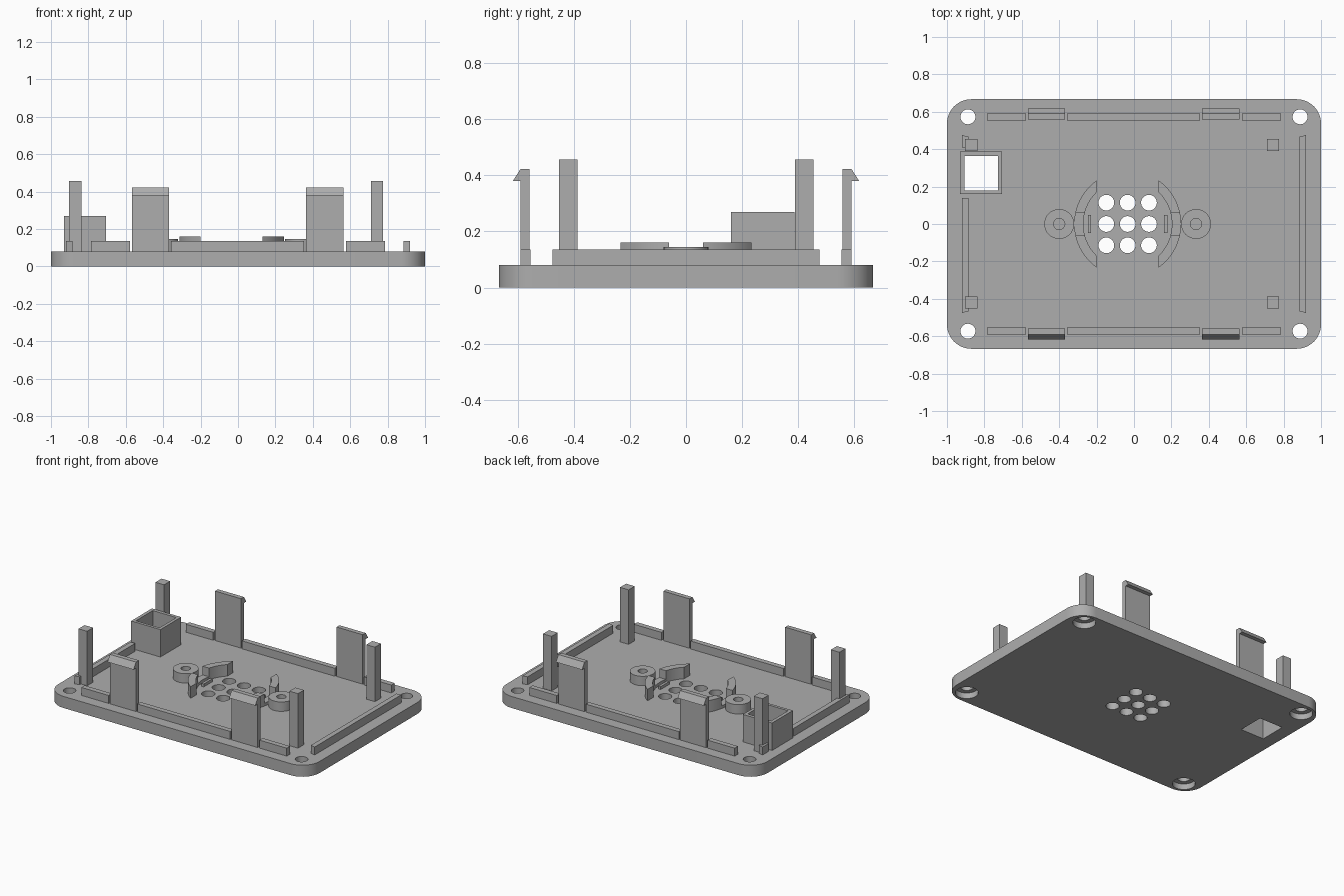
import bpy
from math import acos, asin, cos, sin, pi

old = bpy.data.objects.get("Cube")
if old:
    bpy.data.objects.remove(old)

GREY = (0.42, 0.42, 0.42, 1)
grey = bpy.data.materials.new("plain grey")
grey.use_nodes = True
grey.diffuse_color = GREY
grey.node_tree.nodes["Principled BSDF"].inputs["Base Color"].default_value = GREY

TOP = 0.08     # top of the base plate
SINK = 0.07    # parts start slightly inside the plate
CX = -0.034    # centre of the speaker mount


def prism(name, outline, a, b, axis="z"):
    """Extrude a 2D outline along z, or a (y, z) outline along x."""
    n = len(outline)
    place = (lambda p, h: (p[0], p[1], h)) if axis == "z" else (lambda p, h: (h, p[0], p[1]))
    area = sum(outline[i - 1][0] * outline[i][1] - outline[i][0] * outline[i - 1][1] for i in range(n))
    if area < 0:
        outline = outline[::-1]
    verts = [place(p, h) for h in (a, b) for p in outline]
    faces = [list(range(n))[::-1], list(range(n, 2 * n))]
    faces += [[i, (i + 1) % n, n + (i + 1) % n, n + i] for i in range(n)]
    mesh = bpy.data.meshes.new(name)
    mesh.from_pydata(verts, [], faces)
    mesh.materials.append(grey)
    obj = bpy.data.objects.new(name, mesh)
    bpy.context.collection.objects.link(obj)
    return obj


def box(name, x0, x1, y0, y1, z0, z1):
    return prism(name, [(x0, y0), (x1, y0), (x1, y1), (x0, y1)], z0, z1)


def arc(cx, cy, r, a0, a1, n):
    return [(cx + r * cos(a0 + (a1 - a0) * i / n), cy + r * sin(a0 + (a1 - a0) * i / n))
            for i in range(n + 1)]


def cylinder(name, x, y, r, z0, z1, n=32):
    return prism(name, arc(x, y, r, 0, 2 * pi, n)[:-1], z0, z1)


def cut(obj, cutters):
    """Subtract the cutters, bake the result and delete them."""
    for c in cutters:
        m = obj.modifiers.new("cut", "BOOLEAN")
        m.operation, m.solver, m.object = "DIFFERENCE", "EXACT", c
    bpy.context.view_layer.update()
    baked = bpy.data.meshes.new_from_object(obj.evaluated_get(bpy.context.evaluated_depsgraph_get()))
    obj.modifiers.clear()
    obj.data = baked
    for c in cutters:
        bpy.data.objects.remove(c)


def smooth(obj):
    bpy.ops.object.select_all(action="DESELECT")
    obj.select_set(True)
    bpy.context.view_layer.objects.active = obj
    bpy.ops.object.shade_smooth_by_angle(angle=0.6)


# Base plate with rounded corners
R = 0.13
outline = []
for i, (sx, sy) in enumerate([(1, 1), (-1, 1), (-1, -1), (1, -1)]):
    outline += arc(sx * (1 - R), sy * (0.667 - R), R, i * pi / 2, (i + 1) * pi / 2, 12)
plate = prism("base_plate", outline, 0, TOP)

# Screw holes with recesses below, sound holes and the square opening
holes = []
for sx in (-1, 1):
    for sy in (-1, 1):
        x, y = sx * 0.888, sy * 0.573
        holes.append(cylinder("screw_hole", x, y, 0.04, -0.1, 0.2))
        holes.append(cylinder("screw_recess", x, y, 0.072, -0.1, 0.04))
for i in (-1, 0, 1):
    for j in (-1, 0, 1):
        holes.append(cylinder("sound_hole", CX + i * 0.114, j * 0.114, 0.042, -0.1, 0.2))
holes.append(box("opening", -0.907, -0.727, 0.18, 0.364, -0.1, 0.2))
cut(plate, holes)
smooth(plate)

# Square socket around the opening
socket = box("square_socket", -0.93, -0.706, 0.16, 0.387, SINK, 0.27)
cut(socket, [box("socket_hole", -0.907, -0.727, 0.18, 0.364, -0.1, 0.5)])

# Rails and snap clips along the front and back edges
RAIL = 0.135
for s, side in ((-1, "front"), (1, "back")):
    for x0, x1 in ((-0.786, -0.578), (-0.358, 0.353), (0.577, 0.786)):
        box(side + "_rail", x0, x1, *sorted((s * 0.554, s * 0.59)), SINK, RAIL)
    profile = [(0.558, SINK), (0.59, SINK), (0.59, 0.38), (0.617, 0.38), (0.59, 0.422), (0.558, 0.422)]
    for x0, x1 in ((-0.567, -0.368), (0.364, 0.564)):
        prism(side + "_snap_clip", [(s * y, z) for y, z in profile], x0, x1, "x")

# Side rails with slightly slanted ends
def side_rail(name, s, y0, y1, d0=0.0, d1=0.0):
    prism(name, [(s * 0.885, y0 + d0), (s * 0.92, y0), (s * 0.92, y1), (s * 0.885, y1 - d1)], SINK, RAIL)

side_rail("left_rail", 1, -0.475, 0.475, 0.008, 0.008)
side_rail("right_rail", -1, -0.475, 0.14, 0.008)
side_rail("right_short_rail", -1, 0.41, 0.475, 0, 0.008)

# Four board posts
for x in (-0.871, 0.743):
    for y in (-0.42, 0.422):
        box("post", x - 0.033, x + 0.033, y - 0.033, y + 0.033, SINK, 0.457)

# Speaker mount: screw bosses, curved walls, low links and ridges
RO, RI, EDGE, GAP = 0.286, 0.237, 0.166, 0.06
for s in (-1, 1):
    boss = cylinder("screw_boss", CX + s * 0.366, 0, 0.08, SINK, 0.145)
    cut(boss, [cylinder("boss_hole", CX + s * 0.366, 0, 0.03, -0.1, 0.3)])
    smooth(boss)
    wall = arc(0, 0, RO, asin(GAP / RO), acos(EDGE / RO), 10)
    wall += arc(0, 0, RI, acos(EDGE / RI), asin(GAP / RI), 10)
    for t in (-1, 1):
        smooth(prism("curved_wall", [(CX + s * x, t * y) for x, y in wall], SINK, 0.16))
    link = arc(0, 0, RO, -asin(GAP / RO), asin(GAP / RO), 6)
    link += arc(0, 0, RI, asin(GAP / RI), -asin(GAP / RI), 6)
    smooth(prism("low_link", [(CX + s * x, y) for x, y in link], SINK, 0.1))
    x = CX + s * 0.204
    box("ridge", x - 0.009, x + 0.009, -0.047, 0.047, SINK, 0.1)
